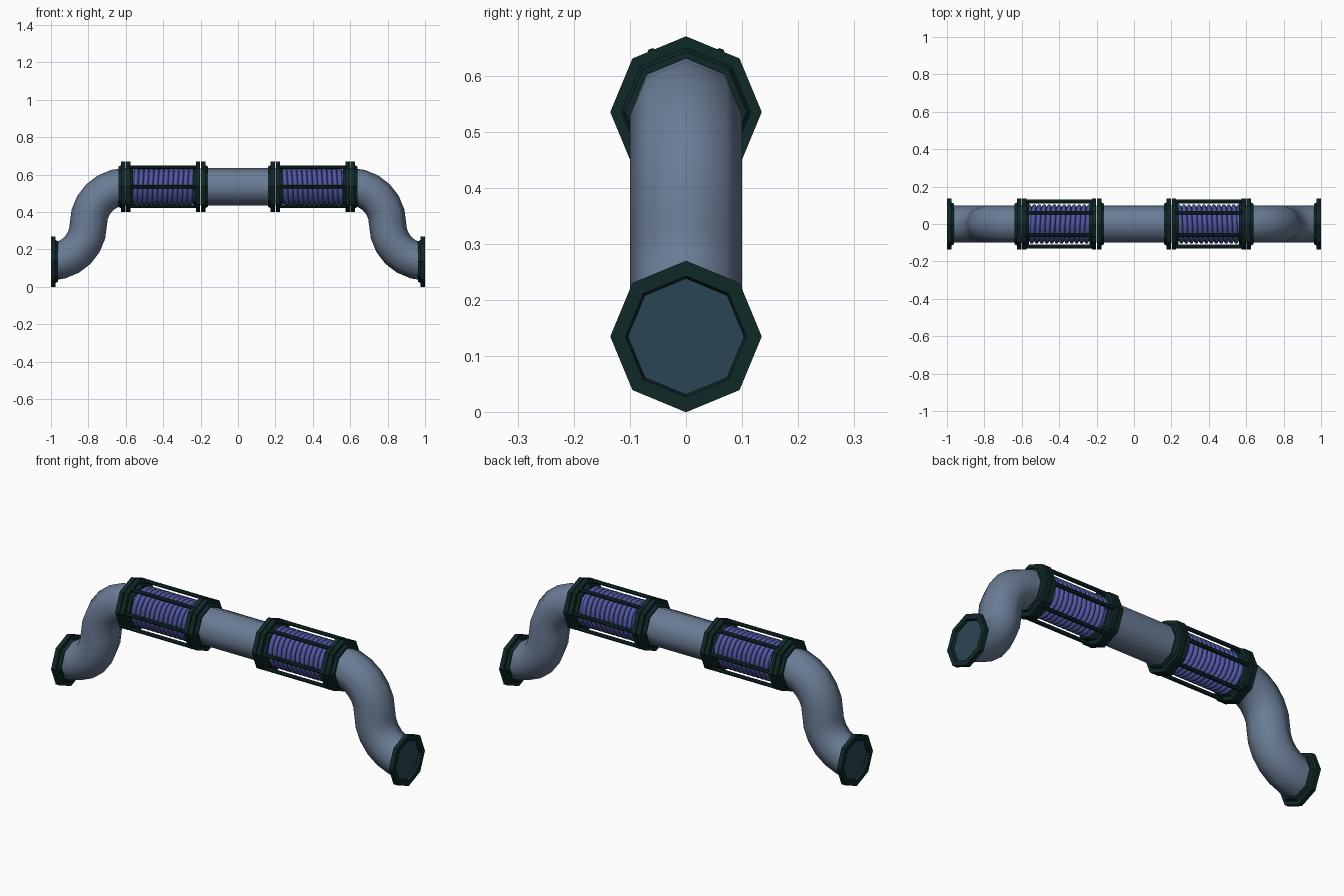
import bpy, bmesh
from math import sin, cos, pi
from mathutils import Vector

cube = bpy.data.objects.get("Cube")
if cube:
    bpy.data.objects.remove(cube, do_unlink=True)

LOW, HIGH = 0.135, 0.535   # heights of the pipe axis
BEND, PIPE = 0.2, 0.1      # bend radius and pipe radius
X, Y, Z = Vector((1, 0, 0)), Vector((0, 1, 0)), Vector((0, 0, 1))


def material(name, r, g, b):
    m = bpy.data.materials.new(name)
    m.use_nodes = True
    m.diffuse_color = (r, g, b, 1)
    bsdf = m.node_tree.nodes["Principled BSDF"]
    bsdf.inputs["Base Color"].default_value = (r, g, b, 1)
    bsdf.inputs["Roughness"].default_value = 0.6
    return m


STEEL = material("blue_grey_steel", 0.145, 0.2, 0.3)
DARK = material("dark_green_metal", 0.005, 0.022, 0.022)
TEAL = material("dark_teal", 0.024, 0.058, 0.09)
BLUE = material("coil_blue", 0.08, 0.095, 0.36)


def skin(name, rings, mat, smooth=False, cap=False, loop=False):
    """Join rings of points into a surface."""
    bm = bmesh.new()
    rows = [[bm.verts.new(p) for p in ring] for ring in rings]
    pairs = list(zip(rows, rows[1:])) + ([(rows[-1], rows[0])] if loop else [])
    for a, b in pairs:
        for i in range(len(a)):
            j = (i + 1) % len(a)
            bm.faces.new((a[i], a[j], b[j], b[i]))
    if cap:
        bm.faces.new(rows[0])
        bm.faces.new(rows[-1])
    bmesh.ops.recalc_face_normals(bm, faces=bm.faces)
    me = bpy.data.meshes.new(name)
    bm.to_mesh(me)
    bm.free()
    me.materials.append(mat)
    for p in me.polygons:
        p.use_smooth = smooth and len(p.vertices) == 4
    ob = bpy.data.objects.new(name, me)
    bpy.context.collection.objects.link(ob)
    return ob


def ring(center, u, v, r, sides=8):
    return [center + r * (u * cos(2 * pi * i / sides) + v * sin(2 * pi * i / sides))
            for i in range(sides)]


def lathe(name, x, z, side, profile, mat, **kw):
    """Turn (depth, radius) points about the pipe axis."""
    return skin(name, [ring(Vector((x + side * d, 0, z)), Y, Z, r)
                       for d, r in profile], mat, **kw)


def flange(name, x, z, side, bore):
    """Octagonal collar with a thin lip on its inner side."""
    lathe(name, x, z, side,
          [(0, bore), (0, 0.135), (0.023, 0.135), (0.023, 0.115),
           (0.037, 0.108), (0.037, 0.096)], DARK, loop=True)


def s_bend(name, s):
    """Two quarter bends joining the low end to the high run."""
    rings = []
    n = 6
    for k in range(n + 1):                      # lower bend
        a = pi / 2 * k / n
        c = Vector((s * (1 - BEND * sin(a)), 0, LOW + BEND * (1 - cos(a))))
        if k == 0:
            c.x = s * 0.98
        rings.append(ring(c, Y, Vector((s * sin(a), 0, cos(a))), PIPE))
    for k in range(1, n + 1):                   # upper bend
        a = pi / 2 * (1 - k / n)
        c = Vector((s * (0.6 + BEND * sin(a)), 0, HIGH - BEND * (1 - cos(a))))
        rings.append(ring(c, Y, Vector((s * sin(a), 0, cos(a))), PIPE))
    skin(name, rings, STEEL, smooth=True, cap=True)


def coil(name, s, turns=12, steps=16):
    """Ribbed hose wound along the caged section."""
    rings = []
    for k in range(turns * steps + 1):
        a = 2 * pi * k / steps
        out = Y * cos(a) + Z * sin(a)
        x = s * (0.24 + 0.32 * k / (turns * steps))
        rings.append(ring(Vector((x, 0, HIGH)) + out * 0.093, X, out, 0.0125, 6))
    skin(name, rings, BLUE, smooth=True, cap=True)


# straight pipe between the two caged sections
lathe("middle_pipe", 0, HIGH, 1, [(-0.2, PIPE), (0.2, PIPE)], STEEL,
      smooth=True, cap=True)

for s, label in ((1, "left"), (-1, "right")):
    s_bend(label + "_bend", s)

    # end collar with its recessed cover
    flange(label + "_end_flange", s, LOW, -s, 0.108)
    lathe(label + "_end_rim", s, LOW, -s, [(0.001, 0.108), (0.014, 0.104)], STEEL)
    lathe(label + "_end_cover", s, LOW, -s, [(0.014, 0.108), (0.02, 0.108)],
          TEAL, cap=True)

    # back-to-back collars at both ends of the cage
    for x, place in ((0.2, "inner"), (0.6, "outer")):
        for d in (1, -1):
            flange(f"{label}_{place}_flange", s * x + d * 0.002, HIGH, d, 0.096)

    # hose core, ribs and the six cage rods
    lathe(label + "_hose_core", s * 0.4, HIGH, 1, [(-0.19, 0.092), (0.19, 0.092)],
          BLUE, smooth=True, cap=True)
    coil(label + "_hose_coil", s)
    for i in range(6):
        a = pi / 3 * i
        c = Vector((s * 0.4, 0.12 * cos(a), HIGH + 0.12 * sin(a)))
        skin(label + "_cage_rod", [ring(c + X * d, Y, Z, 0.01) for d in (-0.185, 0.185)],
             DARK, smooth=False, cap=True)
